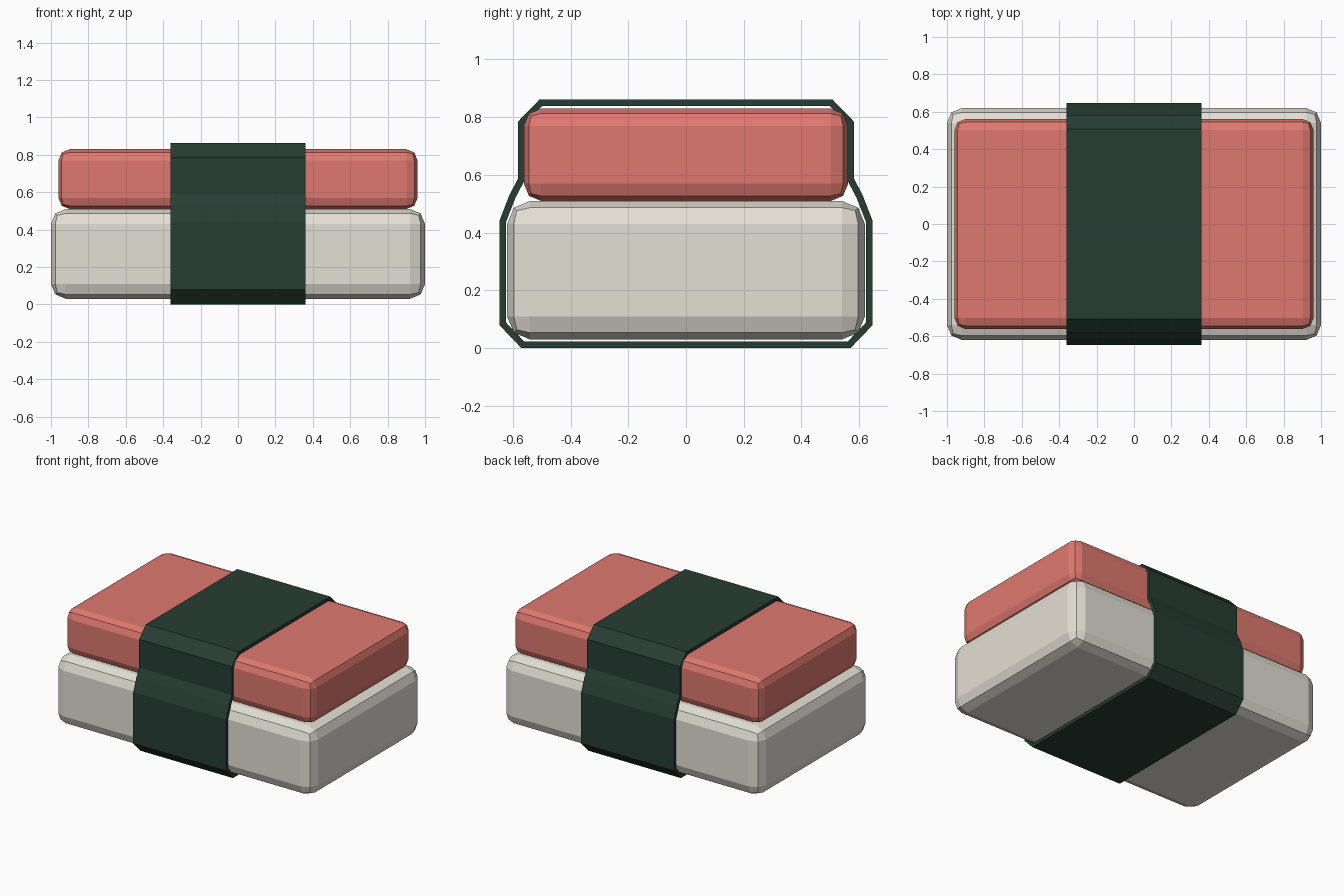
import bpy
import bmesh

cube = bpy.data.objects.get("Cube")
if cube:
    bpy.data.objects.remove(cube, do_unlink=True)


def srgb(r, g, b):
    return [((c / 255 + 0.055) / 1.055) ** 2.4 for c in (r, g, b)] + [1.0]


def material(name, colour):
    mat = bpy.data.materials.new(name)
    mat.use_nodes = True
    mat.diffuse_color = colour
    mat.node_tree.nodes["Principled BSDF"].inputs["Base Color"].default_value = colour
    return mat


def add_object(name, bm, mat):
    mesh = bpy.data.meshes.new(name)
    bm.to_mesh(mesh)
    bm.free()
    mesh.materials.append(mat)
    obj = bpy.data.objects.new(name, mesh)
    bpy.context.collection.objects.link(obj)
    return obj


def rounded_block(name, half_x, half_y, bottom, top, radius, mat):
    bm = bmesh.new()
    bmesh.ops.create_cube(bm, size=2)
    for v in bm.verts:
        v.co.x *= half_x
        v.co.y *= half_y
        v.co.z = top if v.co.z > 0 else bottom
    obj = add_object(name, bm, mat)
    bevel = obj.modifiers.new("rounded_edges", "BEVEL")
    bevel.width = radius
    bevel.segments = 2
    return obj


def wrap_band(name, half_profile, half_width, thickness, mat):
    # Mirror the half outline, then sweep it across the width
    outline = half_profile + [(-y, z) for y, z in reversed(half_profile)]
    bm = bmesh.new()
    left, right = [[bm.verts.new((x, y, z)) for y, z in outline]
                   for x in (-half_width, half_width)]
    for i in range(len(outline)):
        j = (i + 1) % len(outline)
        bm.faces.new((left[i], left[j], right[j], right[i]))
    obj = add_object(name, bm, mat)
    shell = obj.modifiers.new("sheet_thickness", "SOLIDIFY")
    shell.thickness = thickness
    shell.offset = -1
    shell.use_even_offset = True
    return obj


rice = material("rice white", srgb(228, 224, 214))
fish = material("salmon pink", srgb(223, 121, 112))
seaweed = material("dark seaweed green", srgb(38, 61, 51))

# Rice base and the slab on top
rounded_block("rice_block", 1.0, 0.62, 0.03, 0.51, 0.08, rice)
rounded_block("top_slab", 0.96, 0.562, 0.51, 0.83, 0.06, fish)

# Seaweed wrap around both
band_profile = [(0.57, 0), (0.647, 0.08), (0.647, 0.44), (0.612, 0.53),
                (0.582, 0.587), (0.582, 0.785), (0.507, 0.862)]
wrap_band("seaweed_band", band_profile, 0.36, 0.023, seaweed)
